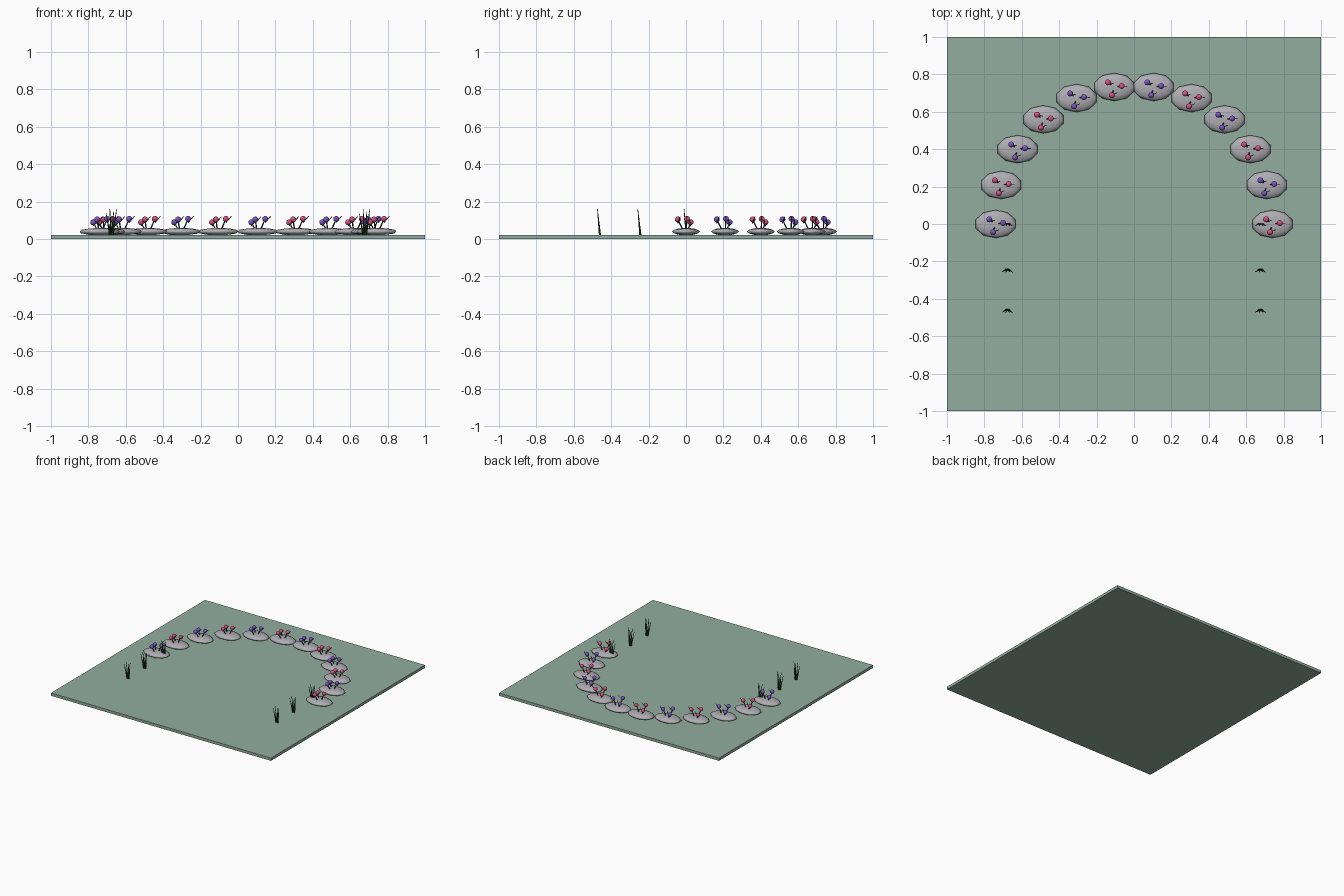
import bpy
import bmesh
from math import sin, cos, pi
from mathutils import Vector, Matrix

if "Cube" in bpy.data.objects:
    bpy.data.objects.remove(bpy.data.objects["Cube"])


def material(name, rgb):
    m = bpy.data.materials.new(name)
    m.use_nodes = True
    m.diffuse_color = (*rgb, 1)
    m.node_tree.nodes["Principled BSDF"].inputs["Base Color"].default_value = (*rgb, 1)
    return m


sage = material("sage ground", (0.29, 0.42, 0.35))
grey = material("grey stone", (0.42, 0.42, 0.45))
pink = material("pink bloom", (0.70, 0.08, 0.22))
purple = material("purple bloom", (0.20, 0.09, 0.55))
green = material("dark green", (0.02, 0.06, 0.02))


def finish(bm, name, mat, location=(0, 0, 0), smooth=True):
    mesh = bpy.data.meshes.new(name)
    bm.to_mesh(mesh)
    bm.free()
    mesh.materials.append(mat)
    for p in mesh.polygons:
        p.use_smooth = smooth
    ob = bpy.data.objects.new(name, mesh)
    ob.location = location
    bpy.context.collection.objects.link(ob)
    return ob


def add_rod(bm, start, end, r1, r2, sides=6):
    """Tapered rod between two points."""
    a, b = Vector(start), Vector(end)
    turn = (b - a).to_track_quat('Z', 'Y').to_matrix().to_4x4()
    bmesh.ops.create_cone(bm, cap_ends=True, segments=sides, radius1=r1, radius2=r2,
                          depth=(b - a).length,
                          matrix=Matrix.Translation((a + b) / 2) @ turn)


# Ground slab
TOP = 0.023
bm = bmesh.new()
bmesh.ops.create_cube(bm, size=1, matrix=Matrix.Translation((0, 0, TOP / 2))
                      @ Matrix.Diagonal((2, 2, TOP, 1)))
finish(bm, "ground", sage, smooth=False)

# Arc of flat stones, each with three blooms on leaning stems
COUNT, RADIUS = 12, 0.74
BLOOMS = [(-0.034, 0.025, 0.09), (0.04, 0.005, 0.108), (-0.013, -0.044, 0.105)]
for i in range(COUNT):
    angle = pi * i / (COUNT - 1)
    spot = (RADIUS * cos(angle), RADIUS * sin(angle), 0)

    bm = bmesh.new()
    bmesh.ops.create_icosphere(bm, subdivisions=2, radius=1,
                               matrix=Matrix.Translation((0, 0, 0.04))
                               @ Matrix.Diagonal((0.112, 0.075, 0.02, 1)))
    finish(bm, f"stone_{i + 1}", grey, spot)

    stems, blooms = bmesh.new(), bmesh.new()
    for x, y, z in BLOOMS:
        add_rod(stems, (x * 0.4, y * 0.4, 0.05), (x, y, z), 0.004, 0.003)
        add_rod(stems, (x, y, z - 0.02), (x + 0.03, y * 0.7, z + 0.015), 0.003, 0.002)
        bmesh.ops.create_icosphere(blooms, subdivisions=2, radius=0.016,
                                   matrix=Matrix.Translation((x, y, z)))
    finish(stems, f"flower_stems_{i + 1}", green, spot)
    finish(blooms, f"blooms_{i + 1}", purple if i % 2 else pink, spot)

# Grass tufts in a row on each side
for side, label in ((1, "left"), (-1, "right")):
    for k, y in enumerate((0, -0.247, -0.463)):
        bm = bmesh.new()
        for lean, height in ((-0.028, 0.115), (-0.008, 0.137), (0.012, 0.125), (0.028, 0.137)):
            add_rod(bm, (lean * 0.25, 0.003, TOP - 0.002),
                    (lean, 0.003 - height * 0.1, TOP + height), 0.006, 0.0015, 5)
        finish(bm, f"grass_tuft_{label}_{k + 1}", green, (0.677 * side, y, 0))
